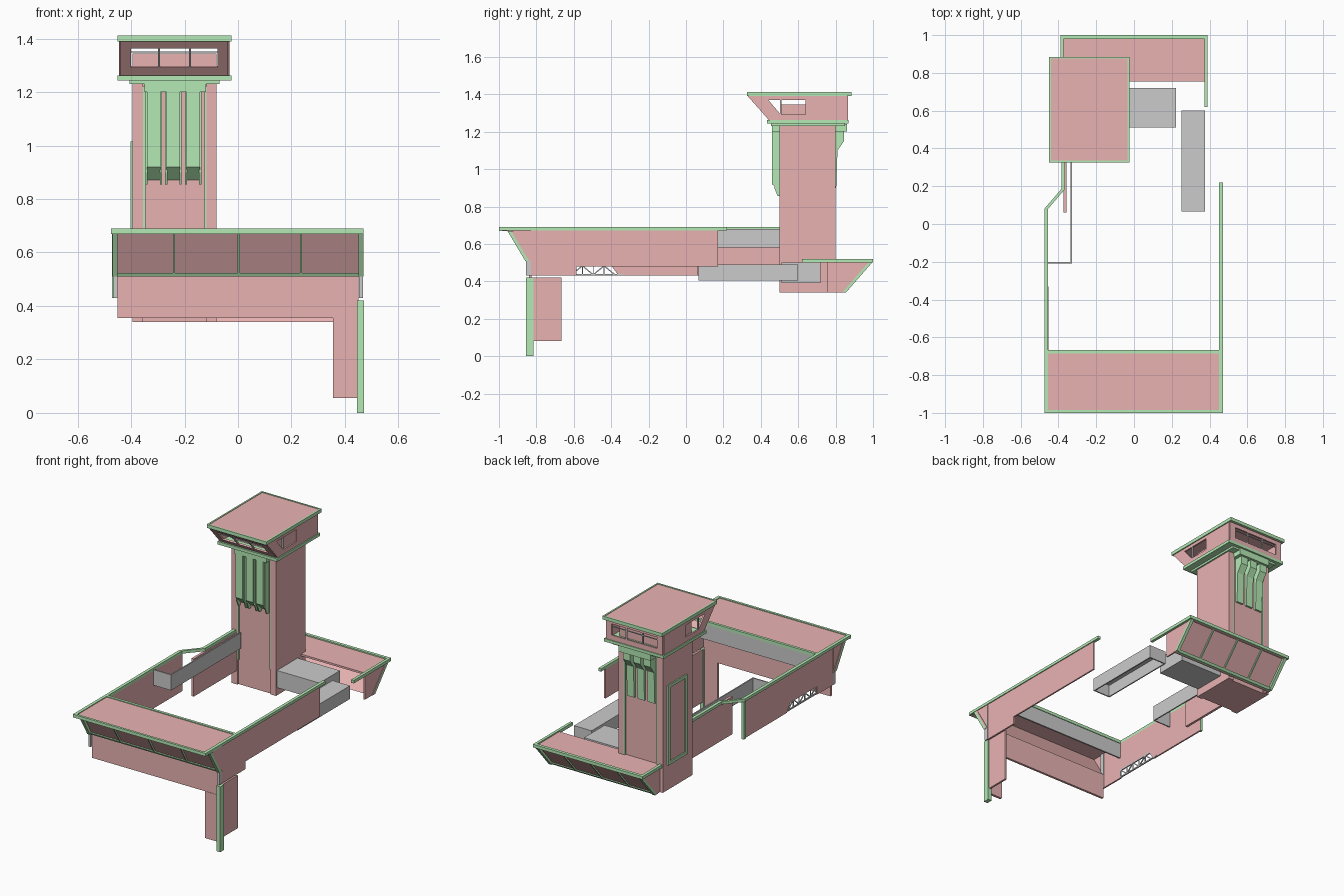
import bpy, bmesh, math
from mathutils import Vector

if "Cube" in bpy.data.objects:
    bpy.data.objects.remove(bpy.data.objects["Cube"])


def material(name, rgb):
    m = bpy.data.materials.new(name)
    m.diffuse_color = (*rgb, 1)
    m.use_nodes = True
    m.node_tree.nodes["Principled BSDF"].inputs["Base Color"].default_value = m.diffuse_color
    return m


PINK = material("pink_wall", (0.82, 0.45, 0.45))
GREEN = material("green_trim", (0.46, 0.82, 0.46))


def mesh(name, verts, faces, mat=None):
    me = bpy.data.meshes.new(name)
    me.from_pydata(verts, [], faces)
    bm = bmesh.new()
    bm.from_mesh(me)
    bmesh.ops.recalc_face_normals(bm, faces=bm.faces)
    bm.to_mesh(me)
    bm.free()
    ob = bpy.data.objects.new(name, me)
    bpy.context.collection.objects.link(ob)
    if mat:
        me.materials.append(mat)
    return ob


def prism(name, pts, x0, x1, mat=None):
    """Extrude a (y, z) profile from x0 to x1."""
    n = len(pts)
    verts = [(x, y, z) for x in (x0, x1) for y, z in pts]
    faces = [list(range(n)), list(range(n, 2 * n))]
    faces += [[i, (i + 1) % n, n + (i + 1) % n, n + i] for i in range(n)]
    return mesh(name, verts, faces, mat)


def box(name, x0, x1, y0, y1, z0, z1, mat=None):
    return prism(name, [(y0, z0), (y1, z0), (y1, z1), (y0, z1)], x0, x1, mat)


def plan_strip(name, path, width, z0, z1, mat):
    """Thin trim following an (x, y) path, width added towards +x."""
    for i, ((xa, ya), (xb, yb)) in enumerate(zip(path, path[1:])):
        v = [(x, y, z) for z in (z0, z1) for x, y in
             ((xa, ya), (xa + width, ya), (xb + width, yb), (xb, yb))]
        mesh(f"{name}_{i}", v, [(0, 1, 2, 3), (4, 5, 6, 7), (0, 1, 5, 4),
                                (1, 2, 6, 5), (2, 3, 7, 6), (3, 0, 4, 7)], mat)


def window_wall(name, outer, inner, mat):
    """Four sided wall with a four sided opening."""
    ob = mesh(name, outer + inner,
              [(i, (i + 1) % 4, 4 + (i + 1) % 4, 4 + i) for i in range(4)], mat)
    s = ob.modifiers.new("thickness", 'SOLIDIFY')
    s.thickness, s.offset = 0.01, 0


def beam(name, a, b, w, mat=None):
    a, b = Vector(a), Vector(b)
    bpy.ops.mesh.primitive_cube_add(size=1, location=(a + b) / 2)
    ob = bpy.context.object
    ob.name = name
    ob.scale = (w, w, (b - a).length)
    ob.rotation_euler = (b - a).to_track_quat('Z', 'Y').to_euler()
    if mat:
        ob.data.materials.append(mat)


def slanted_front(name, top, bottom, inner_y, xw, mullions):
    """Sloping glazed fascia with green frame, mullions and end plates."""
    (yt, zt), (yb, zb) = top, bottom
    s = 1 if yt > yb else -1

    def band(label, x0, x1, a, b, out, mat):
        p = [(yt + (yb - yt) * t, zt + (zb - zt) * t) for t in (a, b)]
        prism(f"{name}_{label}", [p[0], p[1], (p[1][0] + s * out, p[1][1]),
                                  (p[0][0] + s * out, p[0][1])], x0, x1, mat)
    band("fascia", -xw, xw, 0, 1, -0.012, PINK)
    band("bottom_trim", -xw, xw, 0.92, 1, 0.012, GREEN)
    for i, x in enumerate(mullions):
        band(f"mullion_{i}", x - 0.004, x + 0.004, 0, 1, 0.012, GREEN)
    for side in (-1, 1):
        xs = sorted((side * xw, side * (xw - 0.02)))
        band(f"end_frame_{side}", *xs, 0, 1, 0.02, GREEN)
        xs = sorted((side * (xw - 0.003), side * (xw - 0.012)))
        prism(f"{name}_end_plate_{side}", [top, bottom, (inner_y, zb), (inner_y, zt)], *xs, PINK)


# Front block: roof, trim, sloping fascia, wall below
box("front_roof", -0.46, 0.46, -0.99, -0.675, 0.67, 0.685, PINK)
box("front_roof_front_trim", -0.475, 0.47, -1, -0.985, 0.67, 0.69, GREEN)
box("front_roof_back_trim", -0.46, 0.46, -0.685, -0.668, 0.67, 0.69, GREEN)
box("front_roof_back_panel", -0.455, 0.455, -0.682, -0.672, 0.57, 0.67)
slanted_front("front", (-0.935, 0.67), (-0.84, 0.51), -0.83, 0.47, (-0.24, 0.003, 0.235))
box("front_lower_wall", -0.45, 0.45, -0.84, -0.825, 0.355, 0.52, PINK)
for x in (-0.465, 0.453):
    box("front_corner_post", x, x + 0.014, -0.855, -0.828, 0.43, 0.67)

# Corner leg
box("leg_post", 0.445, 0.472, -0.855, -0.815, 0, 0.42, GREEN)
box("leg_front_wall", 0.355, 0.446, -0.842, -0.826, 0.055, 0.356, PINK)
box("leg_side_wall", 0.451, 0.464, -0.816, -0.665, 0.08, 0.42, PINK)

# Right wall
prism("right_wall", [(-0.83, 0.43), (-0.585, 0.43), (-0.585, 0.48), (0.17, 0.48),
                     (0.17, 0.672), (-0.83, 0.672)], 0.454, 0.464, PINK)
box("right_wall_trim", 0.45, 0.47, -0.99, 0.22, 0.672, 0.69, GREEN)

# Left wall with angled trim and truss
prism("left_wall", [(-0.83, 0.43), (-0.67, 0.43), (-0.67, 0.485), (-0.40, 0.485), (-0.36, 0.43),
                    (0.08, 0.43), (0.08, 0.672), (-0.83, 0.672)], -0.465, -0.455, PINK)
box("left_wall_end_trim", -0.472, -0.455, 0.065, 0.085, 0.43, 0.672, GREEN)
plan_strip("left_wall_trim", [(-0.475, -0.99), (-0.475, 0.08), (-0.385, 0.185), (-0.385, 0.5)],
           0.02, 0.672, 0.69, GREEN)
box("left_inner_wall", -0.373, -0.357, 0.06, 0.5, 0.43, 0.672, PINK)
beam("truss_bottom", (-0.457, -0.67, 0.435), (-0.457, -0.33, 0.435), 0.008)
beam("truss_top", (-0.457, -0.67, 0.483), (-0.457, -0.38, 0.483), 0.008)
for i in range(5):
    za, zb = (0.435, 0.483) if i % 2 else (0.483, 0.435)
    y = -0.67 + i * 0.058
    beam(f"truss_brace_{i}", (-0.457, y, za), (-0.457, y + 0.058, zb), 0.006)
    beam(f"truss_upright_{i}", (-0.457, y, 0.435), (-0.457, y, 0.483), 0.005)

# Grey hanging panel on the left
box("hanging_panel", -0.337, -0.329, -0.208, 0.5, 0.58, 0.68)
box("hanging_panel_end", -0.457, -0.329, -0.21, -0.202, 0.58, 0.68)

# Grey ducts between tower and right wall
box("tower_side_block", -0.08, 0.222, 0.51, 0.72, 0.39, 0.5)
box("duct_top", 0.252, 0.377, 0.067, 0.6, 0.482, 0.49)
for x in (0.252, 0.369):
    box("duct_side", x, x + 0.008, 0.067, 0.6, 0.405, 0.482)
for y in (0.067, 0.592):
    box("duct_end", 0.26, 0.369, y, y + 0.008, 0.405, 0.482)

# Back platform
box("back_roof", -0.38, 0.38, 0.755, 0.99, 0.5, 0.512, PINK)
box("back_roof_trim", -0.39, 0.39, 0.98, 1, 0.5, 0.52, GREEN)
box("back_right_trim", 0.372, 0.39, 0.62, 0.98, 0.5, 0.52, GREEN)
box("back_left_trim", -0.39, -0.372, 0.62, 0.98, 0.5, 0.52, GREEN)
slanted_front("back", (0.975, 0.5), (0.835, 0.34), 0.755, 0.378, (-0.19, 0, 0.19))

# Tower shaft with recessed faces, pilasters and green strips
box("tower_shaft", -0.395, -0.08, 0.51, 0.79, 0.34, 1.345, PINK)
for side, (ya, yb) in {"front": (0.5, 0.512), "back": (0.788, 0.8)}.items():
    for x0, x1 in ((-0.395, -0.355), (-0.117, -0.08)):
        box(f"tower_{side}_pilaster", x0, x1, ya, yb, 0.34, 1.24, PINK)
    for x in (-0.355, -0.125):
        box(f"tower_{side}_strip", x, x + 0.009, ya, yb, 0.5, 1.22, GREEN)

# Door frame on the left of the tower
for y in (0.56, 0.735):
    box("side_frame_upright", -0.403, -0.393, y, y + 0.02, 0.5, 1.015, GREEN)
for z in (0.5, 0.995):
    box("side_frame_rail", -0.403, -0.393, 0.56, 0.755, z, z + 0.02, GREEN)

# Fins on tower front and back
box("front_fin_header", -0.35, -0.12, 0.46, 0.512, 1.2, 1.242, GREEN)
box("back_fin_header", -0.35, -0.12, 0.788, 0.86, 1.2, 1.242, GREEN)
for i in range(3):
    x = -0.34 + i * 0.0735
    prism(f"front_fin_{i}", [(0.512, 0.87), (0.46, 0.92), (0.46, 1.2), (0.512, 1.2)],
          x, x + 0.05, GREEN)
    prism(f"back_fin_{i}", [(0.788, 0.9), (0.803, 0.9), (0.81, 1.1), (0.845, 1.15),
                            (0.845, 1.2), (0.788, 1.2)], x, x + 0.05, GREEN)
    for rx in (x - 0.006, x + 0.048):
        prism(f"front_fin_rail_{i}", [(0.512, 0.855), (0.49, 0.855), (0.472, 0.9), (0.472, 1.2),
                                      (0.512, 1.2)], rx, rx + 0.008, GREEN)

# Cabin base, walls with windows, roof
box("cabin_base_step", -0.405, -0.07, 0.455, 0.85, 1.23, 1.245, GREEN)
box("cabin_base", -0.45, -0.025, 0.432, 0.87, 1.243, 1.262, GREEN)
XL, XR, ZB, ZT = -0.44, -0.037, 1.262, 1.392


def slope(z):
    return 0.45 - (z - ZB) / (ZT - ZB) * 0.115


def across(x0, x1, z0, z1, fy):
    return [(x0, fy(z0), z0), (x1, fy(z0), z0), (x1, fy(z1), z1), (x0, fy(z1), z1)]


for label, fy in (("front", slope), ("back", lambda z: 0.86)):
    window_wall(f"cabin_{label}_wall", across(XL, XR, ZB, ZT, fy),
                across(-0.4, -0.077, 1.295, 1.367, fy), PINK)
    for x in (-0.295, -0.18):
        beam(f"cabin_{label}_mullion", (x, fy(1.295), 1.295), (x, fy(1.367), 1.367), 0.008)
    beam(f"cabin_{label}_bar", (-0.4, fy(1.35), 1.35), (-0.077, fy(1.35), 1.35), 0.005)
for label, x in (("left", XL), ("right", XR)):
    window_wall(f"cabin_{label}_wall",
                [(x, 0.45, ZB), (x, 0.86, ZB), (x, 0.86, ZT), (x, 0.335, ZT)],
                [(x, 0.505, 1.293), (x, 0.64, 1.293), (x, 0.64, 1.37), (x, 0.44, 1.37)], PINK)
    beam(f"cabin_{label}_mullion", (x, 0.507, 1.293), (x, 0.507, 1.37), 0.008)
box("cabin_roof", -0.44, -0.035, 0.335, 0.875, 1.392, 1.409, PINK)
for x in (-0.45, -0.035):
    box("cabin_roof_side_trim", x, x + 0.01, 0.325, 0.885, 1.39, 1.412, GREEN)
for y in (0.325, 0.875):
    box("cabin_roof_end_trim", -0.45, -0.025, y, y + 0.01, 1.39, 1.412, GREEN)
